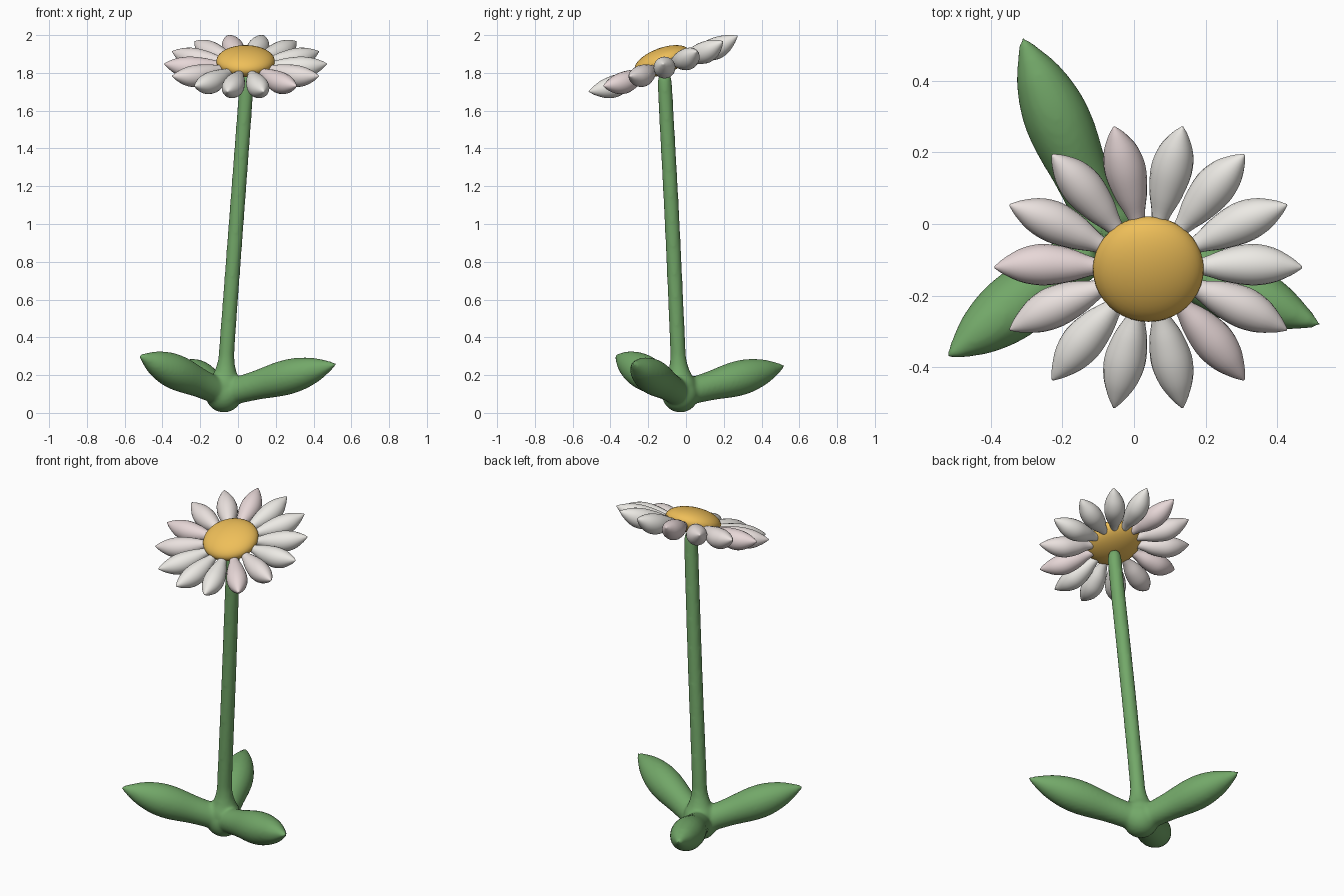
import bpy, bmesh, math
from mathutils import Vector, Matrix

if "Cube" in bpy.data.objects:
    bpy.data.objects.remove(bpy.data.objects["Cube"])


def material(name, rgb):
    m = bpy.data.materials.new(name)
    m.diffuse_color = (*rgb, 1)
    m.use_nodes = True
    m.node_tree.nodes["Principled BSDF"].inputs["Base Color"].default_value = m.diffuse_color
    return m


GREEN = material("leaf_green", (0.17, 0.39, 0.14))
YELLOW = material("disc_yellow", (0.86, 0.52, 0.10))
WHITE = material("petal_white", (0.84, 0.82, 0.78))
BLUSH = material("petal_blush", (0.82, 0.75, 0.73))
PINK = material("petal_pink", (0.80, 0.68, 0.68))


def smooth_keys(keys, steps):
    """Catmull-Rom interpolation of (x, y, z, radius) keys."""
    k = [Vector(p) for p in keys]
    k = [2 * k[0] - k[1]] + k + [2 * k[-1] - k[-2]]
    out = []
    for i in range(1, len(k) - 2):
        a, b, c, d = k[i - 1:i + 3]
        for s in range(steps):
            t = s / steps
            out.append(0.5 * (2 * b + (c - a) * t + (2 * a - 5 * b + 4 * c - d) * t**2
                              + (3 * b - a - 3 * c + d) * t**3))
    return out + [k[-2]]


def add_tube(bm, keys, sides=20, steps=4):
    """Round closed skin around a path with varying radius."""
    pts = smooth_keys(keys, steps)
    axis = (pts[-1] - pts[0]).to_3d()
    rot = axis.to_track_quat('Z', 'Y')
    rings = []
    for p in pts:
        r = max(p[3], 0.002)
        rings.append([bm.verts.new(p.to_3d() + rot @ Vector(
            (r * math.cos(a), r * math.sin(a), 0)))
            for a in (2 * math.pi * i / sides for i in range(sides))])
    for lo, hi in zip(rings, rings[1:]):
        for i in range(sides):
            j = (i + 1) % sides
            bm.faces.new((lo[i], lo[j], hi[j], hi[i]))
    bm.faces.new(rings[0][::-1])
    bm.faces.new(rings[-1])


def finish(bm, name, mat):
    me = bpy.data.meshes.new(name)
    bm.to_mesh(me)
    bm.free()
    me.materials.append(mat)
    for p in me.polygons:
        p.use_smooth = True
    ob = bpy.data.objects.new(name, me)
    bpy.context.collection.objects.link(ob)
    return ob


# Stem, root bulb and three fat leaves, fused into one skin
bm = bmesh.new()
base = Vector((-0.075, -0.03, 0.10))
add_tube(bm, [(-0.075, -0.03, 0.06, 0.07), (-0.07, -0.033, 0.15, 0.088),
              (-0.066, -0.037, 0.21, 0.062), (-0.062, -0.041, 0.28, 0.044),
              (-0.055, -0.046, 0.40, 0.041), (-0.01, -0.073, 1.0, 0.040),
              (0.035, -0.105, 1.6, 0.039), (0.045, -0.113, 1.76, 0.037),
              (0.046, -0.114, 1.80, 0.022)])
bmesh.ops.create_uvsphere(bm, u_segments=24, v_segments=16, radius=0.098,
                          matrix=Matrix.Translation(base))
leaf_profile = [(0, 0.07), (0.15, 0.072), (0.3, 0.078), (0.5, 0.092), (0.65, 0.089),
                (0.8, 0.066), (0.92, 0.031), (1.0, 0.003)]
for tip in [(0.525, -0.285, 0.26), (-0.315, 0.525, 0.25), (-0.525, -0.375, 0.305)]:
    d = Vector(tip) - base
    add_tube(bm, [(*(base + d * t), r) for t, r in leaf_profile])
plant = finish(bm, "stem_and_leaves", GREEN)
rm = plant.modifiers.new("fuse", 'REMESH')
rm.mode = 'VOXEL'
rm.voxel_size = 0.01
rm.use_smooth_shade = True
sm = plant.modifiers.new("blend", 'SMOOTH')
sm.factor = 0.5
sm.iterations = 8

# Flower head frame, tipped towards the front
head = Matrix.Translation((0.04, -0.12, 1.845)) @ Matrix.Rotation(math.radians(20.5), 4, 'X')

# Domed centre disc
bm = bmesh.new()
bmesh.ops.create_uvsphere(bm, u_segments=40, v_segments=20, radius=1,
                          matrix=Matrix.Translation((0, 0, 0.018)) @ Matrix.Diagonal((0.155, 0.155, 0.07, 1)))
finish(bm, "flower_disc", YELLOW).matrix_world = head

# Ring of plump pointed petals
petal_profile = [(0.11, 0.016, 0.0), (0.16, 0.027, -0.006), (0.22, 0.047, -0.014),
                 (0.29, 0.058, -0.018), (0.35, 0.049, -0.014), (0.40, 0.025, -0.005),
                 (0.43, 0.003, 0.003)]
tones = [WHITE] * 4 + [PINK, BLUSH, BLUSH, PINK, BLUSH] + [WHITE] * 3 + [PINK, BLUSH]
for i, tone in enumerate(tones):
    bm = bmesh.new()
    add_tube(bm, [(x, 0, z, r) for x, r, z in petal_profile])
    petal = finish(bm, f"petal_{i + 1}", tone)
    petal.matrix_world = head @ Matrix.Rotation(2 * math.pi * i / 14, 4, 'Z')
